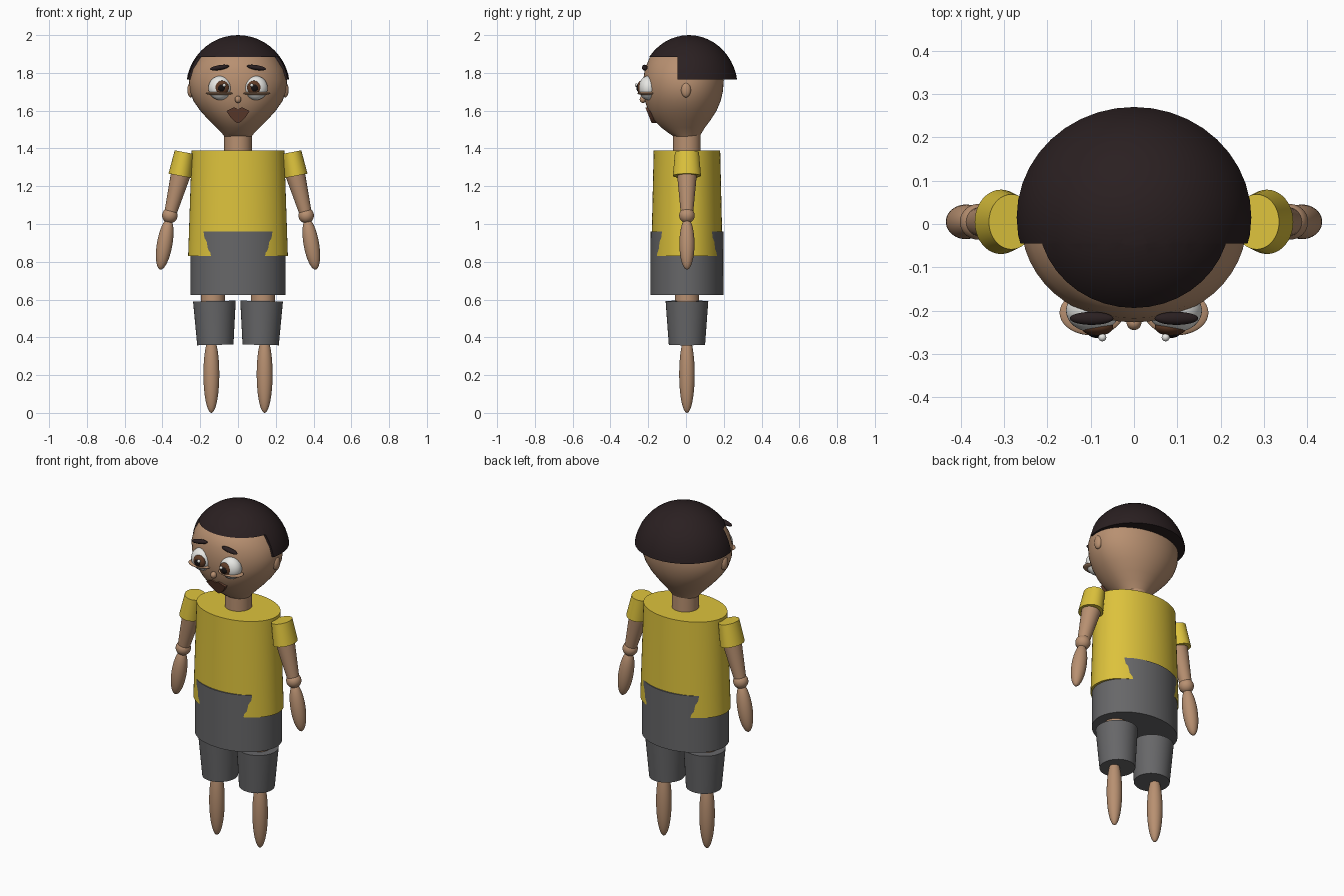
import bpy
import bmesh
from math import cos, sin, pi, radians
from mathutils import Matrix, Vector

cube = bpy.data.objects.get("Cube")
if cube:
    bpy.data.objects.remove(cube)


def material(name, r, g, b):
    m = bpy.data.materials.new(name)
    m.use_nodes = True
    m.diffuse_color = (r, g, b, 1)
    bsdf = next(n for n in m.node_tree.nodes if n.type == "BSDF_PRINCIPLED")
    bsdf.inputs["Base Color"].default_value = (r, g, b, 1)
    bsdf.inputs["Roughness"].default_value = 0.7
    return m


skin = material("skin tan", 0.48, 0.28, 0.165)
yellow = material("shirt yellow", 0.72, 0.54, 0.045)
grey = material("shorts grey", 0.135, 0.135, 0.14)
dark = material("hair dark brown", 0.023, 0.014, 0.015)
white = material("eye white", 0.8, 0.8, 0.77)
brown = material("iris brown", 0.115, 0.045, 0.02)
black = material("pupil black", 0.008, 0.006, 0.006)
lip = material("mouth brown", 0.15, 0.06, 0.035)


def finish(name, bm, mat):
    bmesh.ops.recalc_face_normals(bm, faces=bm.faces)
    mesh = bpy.data.meshes.new(name)
    bm.to_mesh(mesh)
    bm.free()
    mesh.materials.append(mat)
    mesh.shade_smooth()
    mesh.set_sharp_from_angle(angle=radians(40))
    obj = bpy.data.objects.new(name, mesh)
    bpy.context.collection.objects.link(obj)
    return obj


def loft(name, mat, rings, cx=0.0, cy=0.0, sides=48):
    """Capped tube of rings (z, half width, front depth, back depth)."""
    bm = bmesh.new()
    loops = []
    for z, rx, front, back in rings:
        loop = []
        for i in range(sides):
            a = 2 * pi * i / sides
            depth = back if sin(a) > 0 else front
            loop.append(bm.verts.new((cx + rx * cos(a), cy + depth * sin(a), z)))
        loops.append(loop)
    for low, high in zip(loops, loops[1:]):
        for i in range(sides):
            j = (i + 1) % sides
            bm.faces.new((low[i], low[j], high[j], high[i]))
    bm.faces.new(loops[0])
    bm.faces.new(loops[-1])
    return finish(name, bm, mat)


def ellipsoid(name, mat, centre, radii, tilt=0.0, cuts=()):
    """Ellipsoid tilted about y; cuts are planes (point, normal) removing the normal side."""
    bm = bmesh.new()
    matrix = (Matrix.Translation(centre) @ Matrix.Rotation(tilt, 4, "Y")
              @ Matrix.Diagonal((*radii, 1)))
    bmesh.ops.create_uvsphere(bm, u_segments=40, v_segments=24, radius=1, matrix=matrix)
    for point, normal in cuts:
        geom = bm.verts[:] + bm.edges[:] + bm.faces[:]
        cut = bmesh.ops.bisect_plane(bm, geom=geom, plane_co=point,
                                     plane_no=normal, clear_outer=True)
        rim = [e for e in cut["geom_cut"] if isinstance(e, bmesh.types.BMEdge)]
        bmesh.ops.holes_fill(bm, edges=rim)
    return finish(name, bm, mat)


def limb(name, mat, start, end, r_start, r_end, depth=1.0):
    """Tapered cylinder between two points, stretched in y by depth."""
    start, end = Vector(start), Vector(end)
    axis = end - start
    matrix = (Matrix.Translation((start + end) / 2) @ Matrix.Diagonal((1, depth, 1, 1))
              @ axis.to_track_quat("Z", "Y").to_matrix().to_4x4())
    bm = bmesh.new()
    bmesh.ops.create_cone(bm, cap_ends=True, segments=40, radius1=r_start,
                          radius2=r_end, depth=axis.length, matrix=matrix)
    return finish(name, bm, mat)


# Head and neck
loft("head", skin, [
    (1.46, 0.07, 0.06, 0.07), (1.48, 0.085, 0.09, 0.082), (1.51, 0.115, 0.13, 0.1),
    (1.55, 0.155, 0.17, 0.13), (1.6, 0.2, 0.2, 0.162), (1.65, 0.235, 0.217, 0.183),
    (1.7, 0.254, 0.225, 0.195), (1.76, 0.26, 0.227, 0.2), (1.82, 0.243, 0.218, 0.19),
    (1.88, 0.205, 0.193, 0.16), (1.91, 0.17, 0.15, 0.13)])
limb("neck", skin, (0, 0.005, 1.36), (0, 0.005, 1.5), 0.073, 0.073)

# Hair: a cap at the back and a shorter fringe over the forehead
crown, crown_size = (0, 0.015, 1.72), (0.275, 0.259, 0.28)
seam = (0, -0.045, 0)
ellipsoid("hair_back", dark, crown, crown_size,
          cuts=[((0, 0, 1.765), (0, 0, -1)), (seam, (0, -1, 0))])
ellipsoid("hair_fringe", dark, crown, crown_size,
          cuts=[((0, 0, 1.885), (0, 0, -1)), (seam, (0, 1, 0))])

# Nose and mouth
ellipsoid("nose", skin, (0, -0.228, 1.66), (0.017, 0.017, 0.019))
bm = bmesh.new()
half = [(0, 1.607), (0.022, 1.618), (0.062, 1.598), (0.04, 1.565), (0.015, 1.54)]
outline = half + [(0, 1.534)] + [(-x, z) for x, z in reversed(half[1:])]
face = bm.faces.new([bm.verts.new((x, -0.212 + 0.4 * (1.61 - z), z)) for x, z in outline])
solid = bmesh.ops.extrude_face_region(bm, geom=[face])
bmesh.ops.translate(bm, vec=(0, 0.045, 0),
                    verts=[v for v in solid["geom"] if isinstance(v, bmesh.types.BMVert)])
finish("mouth", bm, lip)

# Shirt and shorts
loft("shirt", yellow, [(0.83, 0.264, 0.189, 0.189), (1.39, 0.245, 0.176, 0.176)], cy=0.005, sides=64)
loft("shorts", grey, [(0.625, 0.251, 0.194, 0.194), (0.96, 0.251, 0.193, 0.193)], cy=0.005, sides=64)

for s, side in ((1, "left"), (-1, "right")):
    # Eye, lower lid, brow and ear
    ellipsoid(side + "_eye", white, (s * 0.095, -0.2, 1.72), (0.062, 0.05, 0.064))
    ellipsoid(side + "_iris", brown, (s * 0.085, -0.238, 1.722), (0.037, 0.02, 0.037))
    ellipsoid(side + "_pupil", black, (s * 0.087, -0.25, 1.72), (0.02, 0.013, 0.02))
    ellipsoid(side + "_eye_glint", white, (s * 0.073, -0.262, 1.735), (0.009, 0.009, 0.009))
    ellipsoid(side + "_lower_lid", skin, (s * 0.098, -0.205, 1.692), (0.074, 0.052, 0.011))
    ellipsoid(side + "_brow", dark, (s * 0.098, -0.218, 1.828), (0.051, 0.015, 0.013), s * 0.16)
    ellipsoid(side + "_ear", skin, (s * 0.25, 0, 1.71), (0.018, 0.026, 0.04))

    # Arm
    limb(side + "_sleeve", yellow, (s * 0.283, 0.005, 1.38), (s * 0.307, 0.005, 1.255),
         0.053, 0.062, 1.2)
    limb(side + "_upper_arm", skin, (s * 0.296, 0.005, 1.29), (s * 0.357, 0.005, 1.06), 0.055, 0.033)
    ellipsoid(side + "_elbow", skin, (s * 0.361, 0.005, 1.045), (0.041, 0.041, 0.041))
    ellipsoid(side + "_forearm", skin, (s * 0.388, 0.005, 0.895), (0.041, 0.04, 0.138), -s * 0.17)

    # Leg
    limb(side + "_thigh", skin, (s * 0.132, 0.005, 0.56), (s * 0.132, 0.005, 0.66), 0.064, 0.064)
    limb(side + "_shorts_leg", grey, (s * 0.12, 0.005, 0.36), (s * 0.125, 0.005, 0.592), 0.096, 0.113)
    ellipsoid(side + "_lower_leg", skin, (s * 0.141, 0.005, 0.205), (0.042, 0.041, 0.205))
